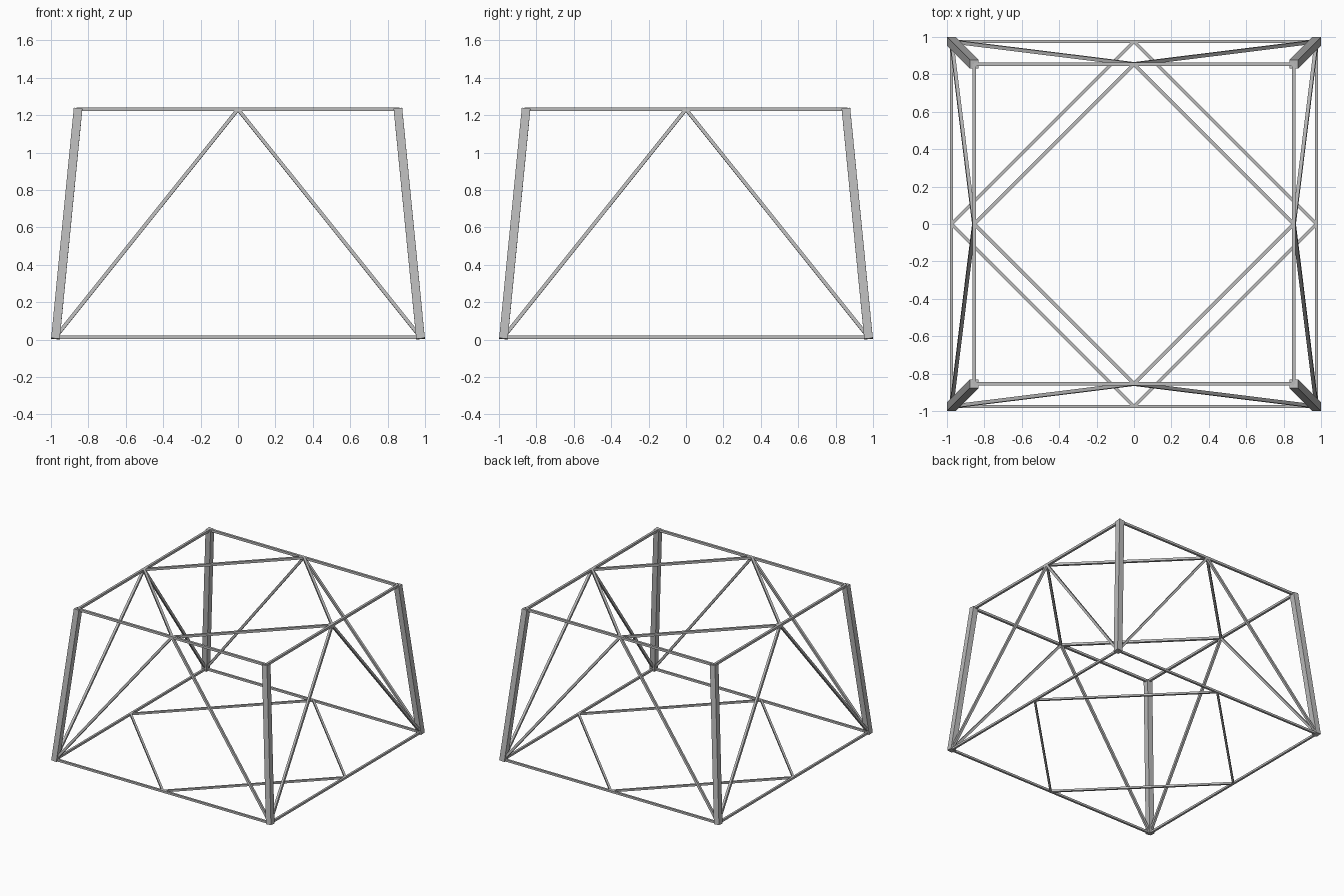
import bpy
from mathutils import Vector, Matrix

if "Cube" in bpy.data.objects:
    bpy.data.objects.remove(bpy.data.objects["Cube"], do_unlink=True)

metal = bpy.data.materials.new("grey metal")
metal.use_nodes = True
GREY = (0.5, 0.5, 0.5, 1)
metal.diffuse_color = GREY
metal.node_tree.nodes["Principled BSDF"].inputs["Base Color"].default_value = GREY

BASE, TOP = 0.976, 0.855        # half spans of the two square rings
LOW, HIGH = 0.013, 1.232        # ring heights
LEG, ROD, THIN = 0.046, 0.019, 0.016


def bar(name, start, end, width, facing):
    """Square bar between two points with one side turned to 'facing'."""
    start, end = Vector(start), Vector(end)
    along = end - start
    z = along.normalized()
    y = Vector(facing)
    y = (y - z * y.dot(z)).normalized()
    x = y.cross(z)
    bpy.ops.mesh.primitive_cube_add(size=1)
    ob = bpy.context.object
    ob.name = name
    ob.data.materials.append(metal)
    turn = Matrix((x, y, z)).transposed().to_4x4()
    size = Matrix.Diagonal((width, width, along.length, 1))
    ob.data.transform(Matrix.Translation((start + end) / 2) @ turn @ size)
    return ob


UP = Vector((0, 0, 1))
for i, side in enumerate(("front", "left", "back", "right")):
    spin = Matrix.Rotation(i * 1.5707963, 3, "Z")

    def at(x, y, z):
        return spin @ Vector((x, y, z))

    # Leaning corner leg
    bar(side + "_corner_leg", at(BASE, -BASE, 0.005), at(TOP, -TOP, HIGH + 0.004),
        LEG, at(0, -1, 0))

    # Horizontal rails of the base and top rings
    bar(side + "_base_rail", at(-BASE, -BASE, LOW), at(BASE, -BASE, LOW), ROD - 0.002, UP)
    bar(side + "_top_rail", at(-TOP, -TOP, HIGH), at(TOP, -TOP, HIGH), ROD, UP)

    # Diagonal side braces lying in the sloping face
    slope = at(0, LOW - HIGH, TOP - BASE)
    slope.z = BASE - TOP
    for sign, hand in ((1, "left"), (-1, "right")):
        bar(side + "_side_brace_" + hand, at(sign * BASE, -BASE, LOW),
            at(0, -TOP, HIGH), ROD, slope)

    # Diamond braces joining the rail midpoints
    bar(side + "_base_diamond_brace", at(0, -BASE, LOW), at(BASE, 0, LOW), THIN, UP)
    bar(side + "_top_diamond_brace", at(0, -TOP, HIGH), at(TOP, 0, HIGH), ROD, UP)
